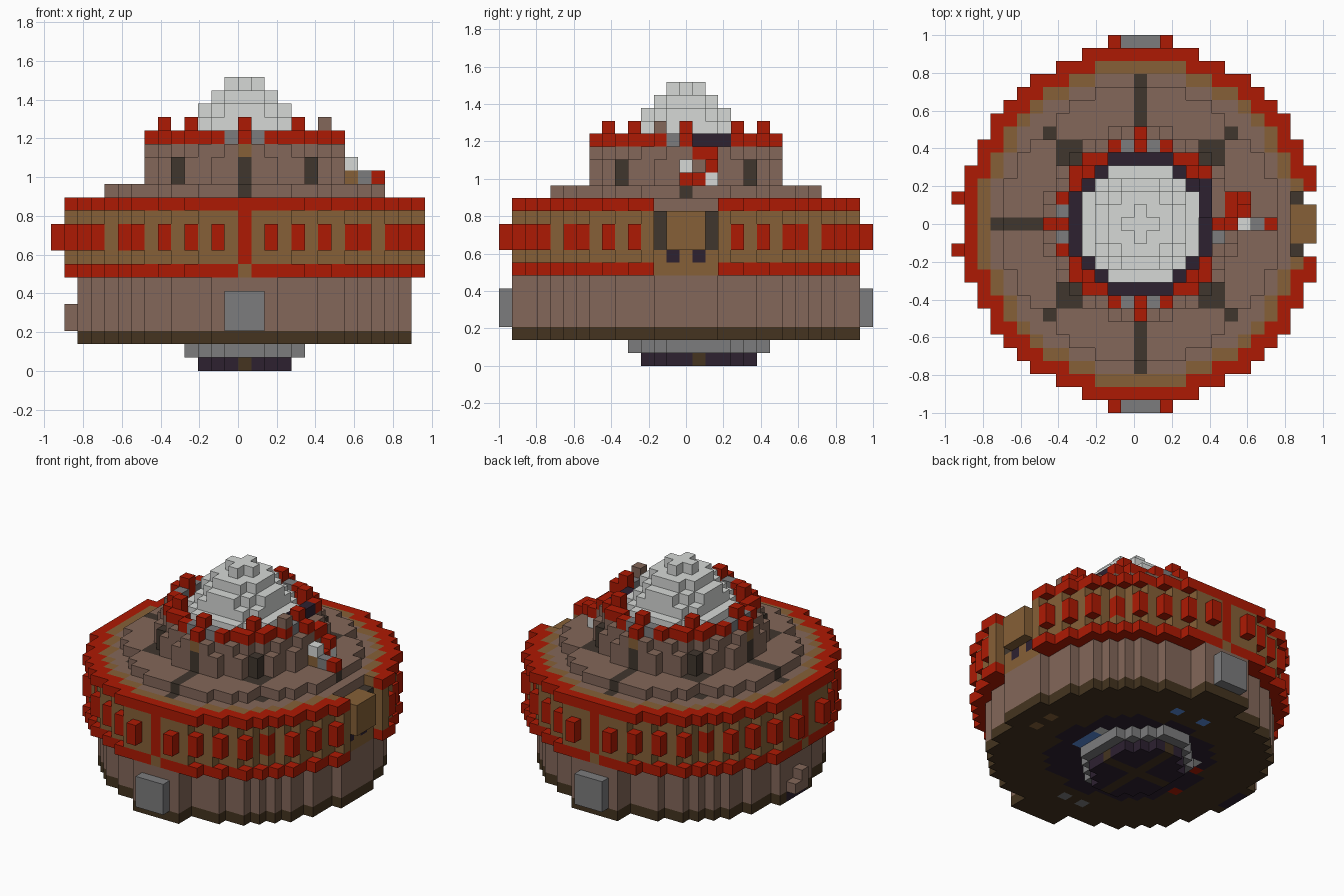
import bpy
import bmesh

old = bpy.data.objects.get("Cube")
if old:
    bpy.data.objects.remove(old, do_unlink=True)

P = 2 / 29  # block size
COLOURS = {
    "red": (0.42, 0.010, 0.001),
    "brown": (0.228, 0.135, 0.100),
    "tan": (0.238, 0.117, 0.038),
    "charcoal": (0.051, 0.037, 0.027),
    "dark_brown": (0.058, 0.034, 0.014),
    "grey": (0.200, 0.200, 0.205),
    "white": (0.670, 0.690, 0.675),
    "purple": (0.026, 0.015, 0.030),
    "blue": (0.100, 0.262, 0.716),
}
mats = {}
for name, rgb in COLOURS.items():
    m = bpy.data.materials.new(name)
    m.use_nodes = True
    m.diffuse_color = (*rgb, 1)
    bsdf = m.node_tree.nodes["Principled BSDF"]
    bsdf.inputs["Base Color"].default_value = (*rgb, 1)
    bsdf.inputs["Roughness"].default_value = 0.9
    mats[name] = m

grid = {}  # block position -> (part, colour)


def disc(r2, stretch=1.0):
    return [(i, j) for i in range(-14, 15) for j in range(-14, 15)
            if i * i + (j / stretch) ** 2 <= r2]


def put(part, cells, layers, colour):
    """Fill cells on the given layers; colour is a name or a rule (i, j)."""
    for i, j in cells:
        for k in layers:
            c = colour(i, j) if callable(colour) else colour
            grid[i, j, k] = (part, c)


def paint(cells, layers, colour):
    for i, j in cells:
        for k in layers:
            if (i, j, k) in grid:
                grid[i, j, k] = (grid[i, j, k][0], colour)


def block(i0, i1, j0, j1):
    return [(i, j) for i in range(i0, i1 + 1) for j in range(j0, j1 + 1)]


def mirrored(pairs):
    """Every reflection of each pair across both axes and the diagonal."""
    return {(sx * u, sy * v) for a, b in pairs for u, v in ((a, b), (b, a))
            for sx in (-1, 1) for sy in (-1, 1)}


# Underside drum
drum = [(i, j + 1) for i, j in disc(20, 1.2)]
foot = [(i, j + 1) for i, j in disc(13, 1.2)]
put("drum_collar", drum, [1], "grey")
put("drum_foot", foot, [0], lambda i, j: "dark_brown" if i == 0 or j == 1 else "purple")

# Lower hull with a dark base, hatches and a side step
hull = disc(152) + block(-2, 2, -13, -13) + block(-2, 2, 13, 13)
put("hull_base", hull, [2], "dark_brown")
put("lower_hull", hull, range(3, 7), "brown")
paint(disc(52), [2], "purple")
paint(block(-12, -12, -1, 1), [2], "purple")
paint(block(5, 5, -1, 1) + [(2, 9), (-1, 9)], [2], "blue")
paint([(5, 2), (-5, 3)], [2], "white")
paint([(-7, -2), (-6, 2)], [2], "red")
paint([(0, -9), (-2, -9)], [2], "grey")
paint([(10, -1), (10, 1)], [2], "tan")
for s in (-1, 1):
    put("hatch", block(-1, 1, 14 * s, 14 * s), range(3, 6), "grey")
put("side_step", block(-13, -13, 0, 1), [3], "brown")
put("side_step", [(-13, 0)], [4], "brown")

# Wide band with overhanging red rims and raised panels
band, rim = disc(178), disc(185)


def roof_colour(i, j):
    r = i * i + j * j
    return "red" if r > 154 else "tan" if r > 133 else "brown"


put("lower_rim", rim, [7], "red")
put("band", band, range(8, 12), "tan")
put("upper_rim", rim, [12], roof_colour)
panels = mirrored([(2, 14), (4, 13), (6, 12), (8, 11), (9, 9)])
put("panels", [c for c in panels if c[0] < 14], [9, 10], "red")
stripes = [(0, 13), (0, -13), (-13, 0)]
paint(stripes, range(8, 12), "red")
paint(stripes, [7], "tan")

# Entrance recess and box on the left side
for i, j in block(13, 13, -2, 2) + block(12, 12, -2, 2):
    for k in range(7, 13):
        if k == 12 or i == 13:
            grid.pop((i, j, k), None)
paint(block(12, 12, -2, 2), [7], "tan")
paint(block(11, 11, -2, 2), [12], "brown")
paint(block(12, 12, -2, -2) + block(12, 12, 2, 2), range(9, 12), "charcoal")
paint([(12, -1), (12, 1)], [8], "purple")
put("entrance_box", block(13, 13, -1, 1), range(9, 12), "tan")

# Stepped roof and turret, with a notch at each diagonal of the step
notches = mirrored([(7, 7)])
put("roof_step", [c for c in disc(112) if c not in notches], [13], "brown")
put("turret", disc(55), [14, 15], "brown")
put("turret_top", disc(50), [16], "brown")
paint(disc(29), [16], "purple")

# Dark seams on the roof and turret
seams = [(0, s * j) for s in (-1, 1) for j in range(7, 12)]
seams += [(-i, 0) for i in range(7, 12)]
paint(seams, range(12, 16), "charcoal")
paint(notches, [12], "charcoal")
paint(mirrored([(5, 5), (5, 6), (6, 6)]) | {(10, 0)}, [13], "charcoal")
corners = mirrored([(5, 5)])
paint(corners, [14, 15], "charcoal")
for i, j in corners:
    grid.pop((i, j, 16), None)
paint([(0, 7), (0, -7), (-7, 0)], [16], "tan")

# Crown around the dome, open on one side
crown = [(i, j) for i, j in disc(41) if i * i + j * j > 29]
crown = [(i, j) for i, j in crown if not (i > 4 and 1 <= j <= 3)]
put("crown", crown, [17], lambda i, j: "grey" if 1 in (abs(i), abs(j)) else "red")
put("crown", mirrored([(0, 7)]), [17], "red")
put("crown", block(5, 5, 1, 3), [17], "purple")
put("crown_knobs", mirrored([(0, 6), (4, 4)]), [18], "red")
put("crown_knobs", [(6, -2)], [18], "brown")

# Stepped dome
for k, r2 in zip(range(17, 22), (20, 13, 10, 5, 1)):
    put("dome", disc(r2), [k], "white")

# Small device beside the turret
put("device", [(8, 0)], [14], "tan")
put("device", [(8, 0)], [15], "white")
put("device", [(9, 0)], [14], "grey")
put("device", [(10, 0), (8, 1)], [14], "red")
put("device", [(8, 2)], [15], "red")
put("device", block(7, 7, 1, 2), [16], "red")
put("device", [(8, 2)], [14], "white")

# Turn each part into a mesh of its exposed block faces
FACES = {}
for axis in range(3):
    u, v = (axis + 1) % 3, (axis + 2) % 3
    for s in (0, 1):
        loop = []
        for a, b in ((0, 0), (1, 0), (1, 1), (0, 1)):
            corner = [0, 0, 0]
            corner[axis], corner[u], corner[v] = s, a, b
            loop.append(tuple(corner))
        step = [0, 0, 0]
        step[axis] = 2 * s - 1
        FACES[tuple(step)] = loop if s else loop[::-1]

for part in dict.fromkeys(p for p, c in grid.values()):
    bm = bmesh.new()
    verts, slots = {}, []
    for (i, j, k), (p, colour) in grid.items():
        if p != part:
            continue
        for (dx, dy, dz), loop in FACES.items():
            if (i + dx, j + dy, k + dz) in grid:
                continue
            ring = []
            for x, y, z in loop:
                key = (i + x, j + y, k + z)
                if key not in verts:
                    verts[key] = bm.verts.new((key[0] * P, (key[1] - 0.5) * P, key[2] * P))
                ring.append(verts[key])
            if colour not in slots:
                slots.append(colour)
            bm.faces.new(ring).material_index = slots.index(colour)
    mesh = bpy.data.meshes.new(part)
    bm.to_mesh(mesh)
    bm.free()
    for colour in slots:
        mesh.materials.append(mats[colour])
    bpy.context.collection.objects.link(bpy.data.objects.new(part, mesh))
